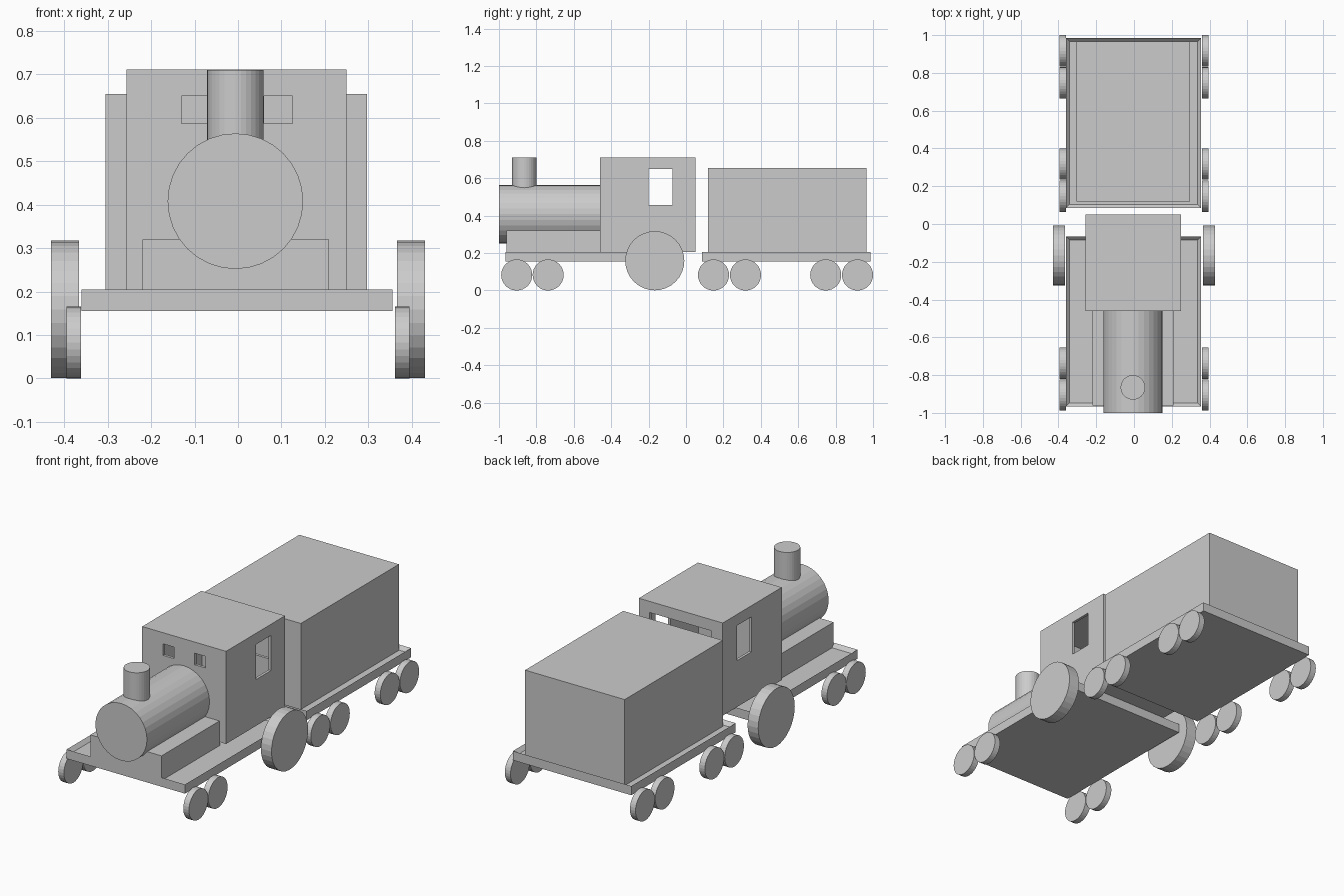
import bpy, bmesh
from math import pi
from mathutils import Matrix, Vector

default = bpy.data.objects.get("Cube")
if default:
    bpy.data.objects.remove(default, do_unlink=True)

grey = bpy.data.materials.new("plain grey")
grey.use_nodes = True
grey.diffuse_color = (0.6, 0.6, 0.6, 1)
grey.node_tree.nodes["Principled BSDF"].inputs["Base Color"].default_value = (0.6, 0.6, 0.6, 1)


def finish(name, bm):
    mesh = bpy.data.meshes.new(name)
    bm.to_mesh(mesh)
    bm.free()
    mesh.materials.append(grey)
    obj = bpy.data.objects.new(name, mesh)
    bpy.context.collection.objects.link(obj)
    return obj


def box_mesh(x, y, z):
    bm = bmesh.new()
    bmesh.ops.create_cube(bm, size=1)
    size = Vector((x[1] - x[0], y[1] - y[0], z[1] - z[0]))
    centre = Vector((sum(x), sum(y), sum(z))) / 2
    bmesh.ops.transform(bm, matrix=Matrix.Translation(centre) @ Matrix.Diagonal(size).to_4x4(), verts=bm.verts)
    return bm


def box(name, x, y, z):
    return finish(name, box_mesh(x, y, z))


def cylinder(name, centre, radius, depth, axis="Z"):
    bm = bmesh.new()
    turn = {"X": Matrix.Rotation(pi / 2, 4, "Y"), "Y": Matrix.Rotation(pi / 2, 4, "X"), "Z": Matrix()}[axis]
    bmesh.ops.create_cone(bm, cap_ends=True, segments=32, radius1=radius, radius2=radius,
                          depth=depth, matrix=Matrix.Translation(centre) @ turn)
    return finish(name, bm)


# Flat beds whose top is a shallow tray with sloping rims
def bed(name, y):
    bm = box_mesh((-0.36, 0.356), y, (0.155, 0.205))
    bm.normal_update()
    top = [f for f in bm.faces if f.normal.z > 0.9]
    bmesh.ops.inset_region(bm, faces=top, thickness=0.027, depth=-0.02)
    finish(name, bm)


bed("engine_bed", (-0.966, -0.066))
bed("wagon_bed", (0.085, 0.986))

# Wagon body
box("wagon_body", (-0.305, 0.297), (0.118, 0.965), (0.185, 0.655))

# Boiler, its skirt and the chimney
box("boiler_skirt", (-0.22, 0.21), (-0.96, -0.455), (0.185, 0.32))
cylinder("boiler", (-0.006, -0.728, 0.408), 0.156, 0.544, "Y")
cylinder("chimney", (-0.006, -0.865, 0.61), 0.065, 0.2)

# Hollow cab with window openings
cab = box("cab", (-0.257, 0.25), (-0.46, 0.05), (0.205, 0.711))
cutters = [
    box("cab_hollow", (-0.242, 0.235), (-0.445, 0.035), (0.22, 0.696)),
    box("side_windows", (-0.4, 0.4), (-0.2, -0.073), (0.458, 0.65)),
    box("front_window_a", (-0.13, -0.065), (-0.5, -0.4), (0.587, 0.65)),
    box("front_window_b", (0.06, 0.125), (-0.5, -0.4), (0.587, 0.65)),
    box("rear_window", (-0.19, 0.185), (0.0, 0.1), (0.458, 0.65)),
]
for cutter in cutters:
    cut = cab.modifiers.new(cutter.name, "BOOLEAN")
    cut.operation = "DIFFERENCE"
    cut.solver = "EXACT"
    cut.object = cutter
bpy.context.view_layer.update()
graph = bpy.context.evaluated_depsgraph_get()
carved = bpy.data.meshes.new_from_object(cab.evaluated_get(graph))
cab.modifiers.clear()
cab.data = carved
for cutter in cutters:
    bpy.data.objects.remove(cutter, do_unlink=True)

# Wheels on both sides
for side, label in ((1, "left"), (-1, "right")):
    cylinder(f"{label}_drive_wheel", (side * 0.398, -0.167, 0.159), 0.158, 0.064, "X")
    for i, y in enumerate((-0.905, -0.737, 0.147, 0.318, 0.747, 0.917)):
        cylinder(f"{label}_small_wheel_{i + 1}", (side * 0.378, y, 0.083), 0.083, 0.034, "X")
